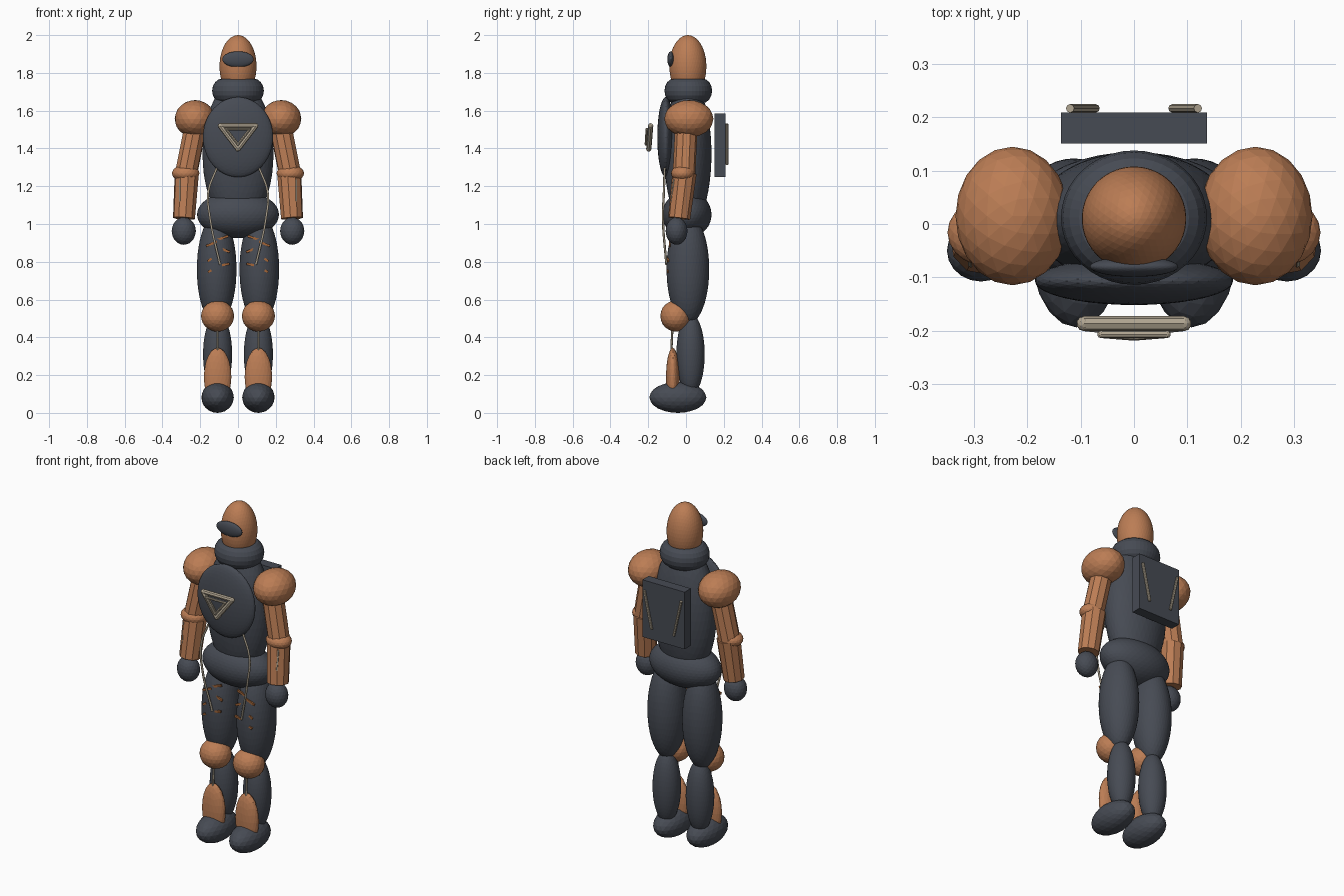
import bpy, math
from mathutils import Vector

if "Cube" in bpy.data.objects:
    bpy.data.objects.remove(bpy.data.objects["Cube"])


def mat(name, rgb):
    m = bpy.data.materials.new(name)
    m.diffuse_color = (*rgb, 1)
    m.use_nodes = True
    m.node_tree.nodes["Principled BSDF"].inputs["Base Color"].default_value = m.diffuse_color
    return m


SLATE = mat("dark slate", (0.062, 0.070, 0.088))
COPPER = mat("copper orange", (0.50, 0.205, 0.09))
BEIGE = mat("warm beige", (0.43, 0.37, 0.28))
RUST = mat("rust", (0.36, 0.13, 0.04))


def finish(name, m):
    ob = bpy.context.object
    ob.name = name
    ob.data.materials.append(m)
    return ob


def ball(name, loc, radii, m, sub=4):
    """Faceted ellipsoid."""
    bpy.ops.mesh.primitive_ico_sphere_add(subdivisions=sub, radius=1, location=loc)
    ob = finish(name, m)
    ob.scale = radii
    return ob


def rod(name, a, b, r, m, sides=8, r2=None):
    """Cylinder or taper between two points."""
    a, b = Vector(a), Vector(b)
    d = b - a
    bpy.ops.mesh.primitive_cone_add(vertices=sides, radius1=r, radius2=r if r2 is None else r2,
                                    depth=d.length, location=(a + b) / 2)
    ob = finish(name, m)
    ob.rotation_euler = d.to_track_quat('Z', 'Y').to_euler()
    return ob


def box(name, loc, size, m, rot=(0, 0, 0)):
    bpy.ops.mesh.primitive_cube_add(size=1, location=loc, rotation=rot)
    ob = finish(name, m)
    ob.scale = size
    return ob


def tube(name, pts, r, m):
    """Smooth cable through points."""
    cu = bpy.data.curves.new(name, 'CURVE')
    cu.dimensions = '3D'
    cu.bevel_depth, cu.bevel_resolution, cu.resolution_u = r, 1, 6
    cu.use_fill_caps = True
    sp = cu.splines.new('BEZIER')
    sp.bezier_points.add(len(pts) - 1)
    for p, co in zip(sp.bezier_points, pts):
        p.co = co
        p.handle_left_type = p.handle_right_type = 'AUTO'
    cu.materials.append(m)
    ob = bpy.data.objects.new(name, cu)
    bpy.context.collection.objects.link(ob)


# Head, visor and collar
ball("head", (0, 0.01, 1.835), (0.098, 0.098, 0.165), COPPER)
ball("visor", (0, -0.08, 1.872), (0.083, 0.019, 0.042), SLATE)
bpy.ops.mesh.primitive_torus_add(location=(0, 0.012, 1.705), major_radius=0.082, minor_radius=0.055,
                                 major_segments=40, minor_segments=16)
finish("collar", SLATE).scale = (1, 0.92, 1.18)

# Torso, chest plate and pelvis
ball("torso", (0, 0.01, 1.37), (0.188, 0.125, 0.39), SLATE)
ball("chest_plate", (0, -0.107, 1.46), (0.186, 0.045, 0.212), SLATE)
ball("pelvis", (0, 0.005, 1.05), (0.217, 0.13, 0.125), SLATE)

# Chest triangle frames, outer and inner
for label, w, top, bot, yt, yb, r in (("outer", 0.094, 1.52, 1.397, -0.187, -0.197, 0.014),
                                      ("inner", 0.062, 1.502, 1.422, -0.207, -0.212, 0.007)):
    pts = [(-w, yt, top), (w, yt, top), (0, yb, bot)]
    for i in range(3):
        rod(label + "_triangle_bar", pts[i], pts[(i + 1) % 3], r, BEIGE)
        ball(label + "_triangle_corner", pts[i], (r, r, r), BEIGE, 2)

# Backpack with two slanted rails
box("backpack", (0, 0.18, 1.418), (0.274, 0.058, 0.336), SLATE)

TH = (0.113, 0.01, 0.76)      # thigh centre
TR = (0.105, 0.113, 0.29)     # thigh radii


def thigh_front(x, z):
    k = 1 - ((x - TH[0]) / TR[0]) ** 2 - ((z - TH[2]) / TR[2]) ** 2
    return TH[1] - TR[1] * math.sqrt(max(k, 0))


for s, side in ((-1, "right"), (1, "left")):
    rod(side + "_pack_rail", (s * 0.12, 0.217, 1.53), (s * 0.072, 0.217, 1.315), 0.008, BEIGE)

    # Arm
    ball(side + "_shoulder", (s * 0.228, 0.015, 1.557), (0.107, 0.13, 0.099), COPPER, 3)
    rod(side + "_upper_arm", (s * 0.218, 0.003, 1.55), (s * 0.274, -0.01, 1.27), 0.06, COPPER, 10)
    ball(side + "_elbow", (s * 0.277, -0.016, 1.268), (0.073, 0.063, 0.045), COPPER, 3)
    rod(side + "_forearm", (s * 0.271, -0.008, 1.27), (s * 0.286, -0.036, 1.03), 0.065, COPPER, 10, 0.059)
    ball(side + "_hand", (s * 0.287, -0.05, 0.963), (0.064, 0.058, 0.073), SLATE, 3)
    rod(side + "_forearm_line", (s * 0.306, -0.062, 1.235), (s * 0.306, -0.076, 1.12), 0.006, BEIGE, 6)

    # Leg
    ball(side + "_thigh", (s * TH[0], TH[1], TH[2]), TR, SLATE)
    ball(side + "_knee", (s * 0.108, -0.053, 0.513), (0.088, 0.083, 0.083), COPPER, 3)
    ball(side + "_calf", (s * 0.108, 0.024, 0.31), (0.077, 0.075, 0.215), SLATE)
    ball(side + "_shin_guard", (s * 0.108, -0.07, 0.19), (0.073, 0.036, 0.155), COPPER, 3)
    rod(side + "_shin_line", (s * 0.108, -0.072, 0.45), (s * 0.108, -0.078, 0.32), 0.006, BEIGE, 6)
    ball(side + "_foot", (s * 0.108, -0.043, 0.082), (0.086, 0.151, 0.082), SLATE, 3)

    # Cable from the chest plate to the thigh
    tube(side + "_cable", [(s * 0.113, -0.113, 1.295), (s * 0.157, -0.117, 1.17),
                           (s * 0.148, -0.122, 1.03), (s * 0.095, -0.104, 0.785)], 0.006, BEIGE)

    # Scratches on the front of the thigh
    for x, z, length, tilt in ((0.085, 0.925, 0.07, 0.35), (0.14, 0.895, 0.06, 0.4), (0.065, 0.86, 0.045, -0.4),
                               (0.15, 0.81, 0.025, 0.6), (0.07, 0.785, 0.05, 0.2), (0.15, 0.75, 0.02, 0.5)):
        box(side + "_thigh_scratch", (s * x, thigh_front(x, z) - 0.001, z), (length, 0.009, 0.012), RUST,
            (0, s * tilt, 0))
